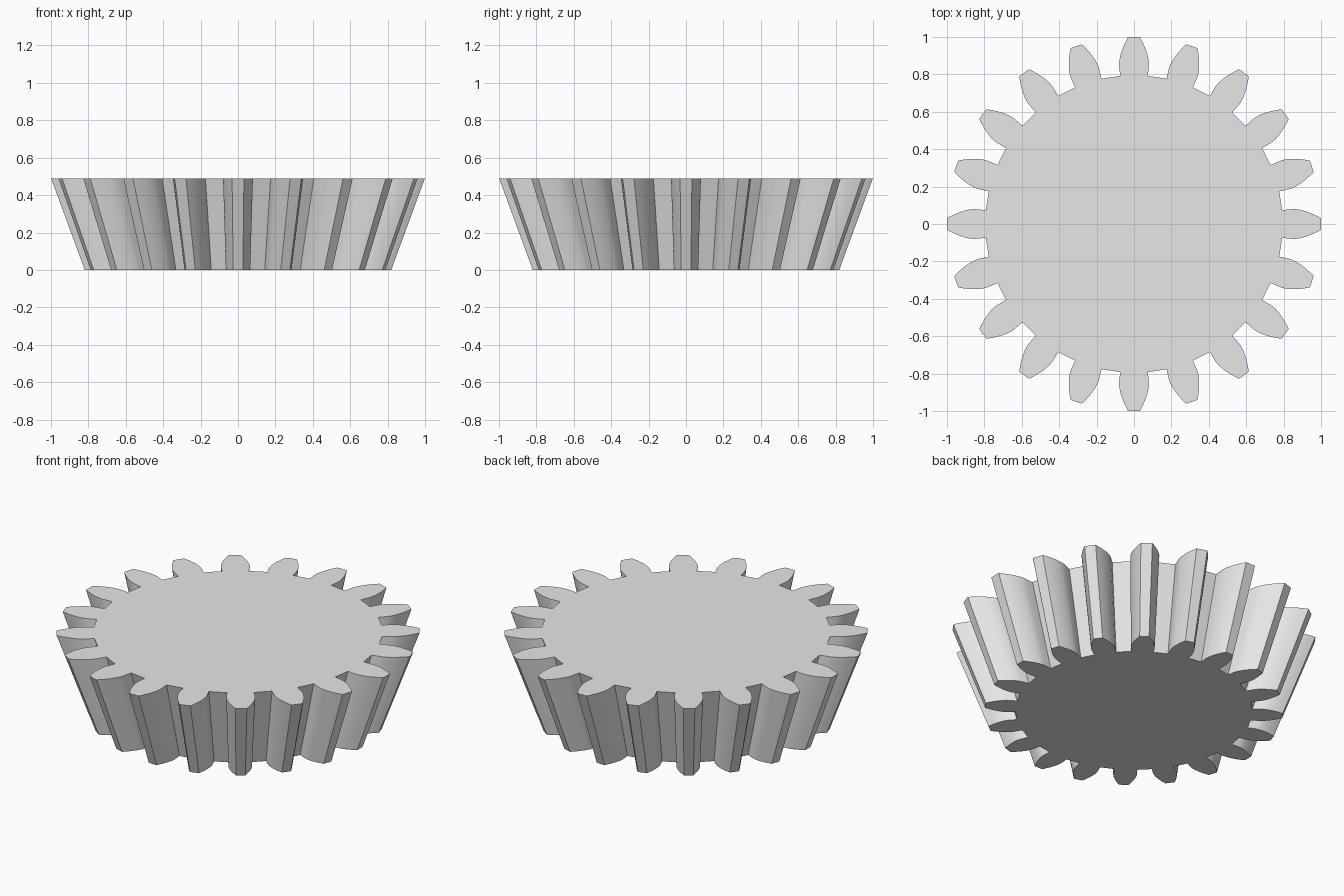
import bpy
import bmesh
from math import cos, sin, tan, acos, radians, pi, tau

if "Cube" in bpy.data.objects:
    bpy.data.objects.remove(bpy.data.objects["Cube"], do_unlink=True)

TEETH = 20
HEIGHT = 0.49
TAPER = 0.82                      # size of the lower face against the upper
TIP = 1.0
PITCH = TIP * TEETH / (TEETH + 2)
MODULE = 2 * PITCH / TEETH
ROOT = PITCH - 1.25 * MODULE
PRESSURE = radians(20)
BASE = PITCH * cos(PRESSURE)
FLANK_STEPS = 8


def involute(angle):
    return tan(angle) - angle


def half_angle(radius):
    """Half the angular width of a tooth at a radius."""
    roll = acos(min(1.0, BASE / radius)) if radius > BASE else 0.0
    return pi / (2 * TEETH) + involute(PRESSURE) - involute(roll)


# Tooth flank: radial below the base circle, involute above it
radii = [ROOT] + [BASE + (TIP - BASE) * i / FLANK_STEPS
                  for i in range(FLANK_STEPS + 1)]
tooth = [(r, -half_angle(r)) for r in radii]
tooth += [(r, half_angle(r)) for r in reversed(radii)]

outline = []
for k in range(TEETH):
    centre = tau * k / TEETH
    outline += [(r * cos(centre + a), r * sin(centre + a)) for r, a in tooth]

# Tapered gear body: lower and upper outlines joined by side faces
bm = bmesh.new()
lower = [bm.verts.new((x * TAPER, y * TAPER, 0)) for x, y in outline]
upper = [bm.verts.new((x, y, HEIGHT)) for x, y in outline]
bm.faces.new(upper)
bm.faces.new(lower[::-1])
count = len(outline)
for i in range(count):
    j = (i + 1) % count
    bm.faces.new((lower[i], lower[j], upper[j], upper[i]))

mesh = bpy.data.meshes.new("bevel_gear")
bm.to_mesh(mesh)
bm.free()

gear = bpy.data.objects.new("bevel_gear", mesh)
bpy.context.collection.objects.link(gear)

# Plain grey finish
grey = bpy.data.materials.new("light_grey")
grey.use_nodes = True
colour = (0.8, 0.8, 0.8, 1)
grey.diffuse_color = colour
grey.node_tree.nodes["Principled BSDF"].inputs["Base Color"].default_value = colour
mesh.materials.append(grey)

# Smooth flanks with crisp tooth edges
bpy.ops.object.select_all(action='DESELECT')
gear.select_set(True)
bpy.context.view_layer.objects.active = gear
bpy.ops.object.shade_smooth_by_angle(angle=radians(25))
